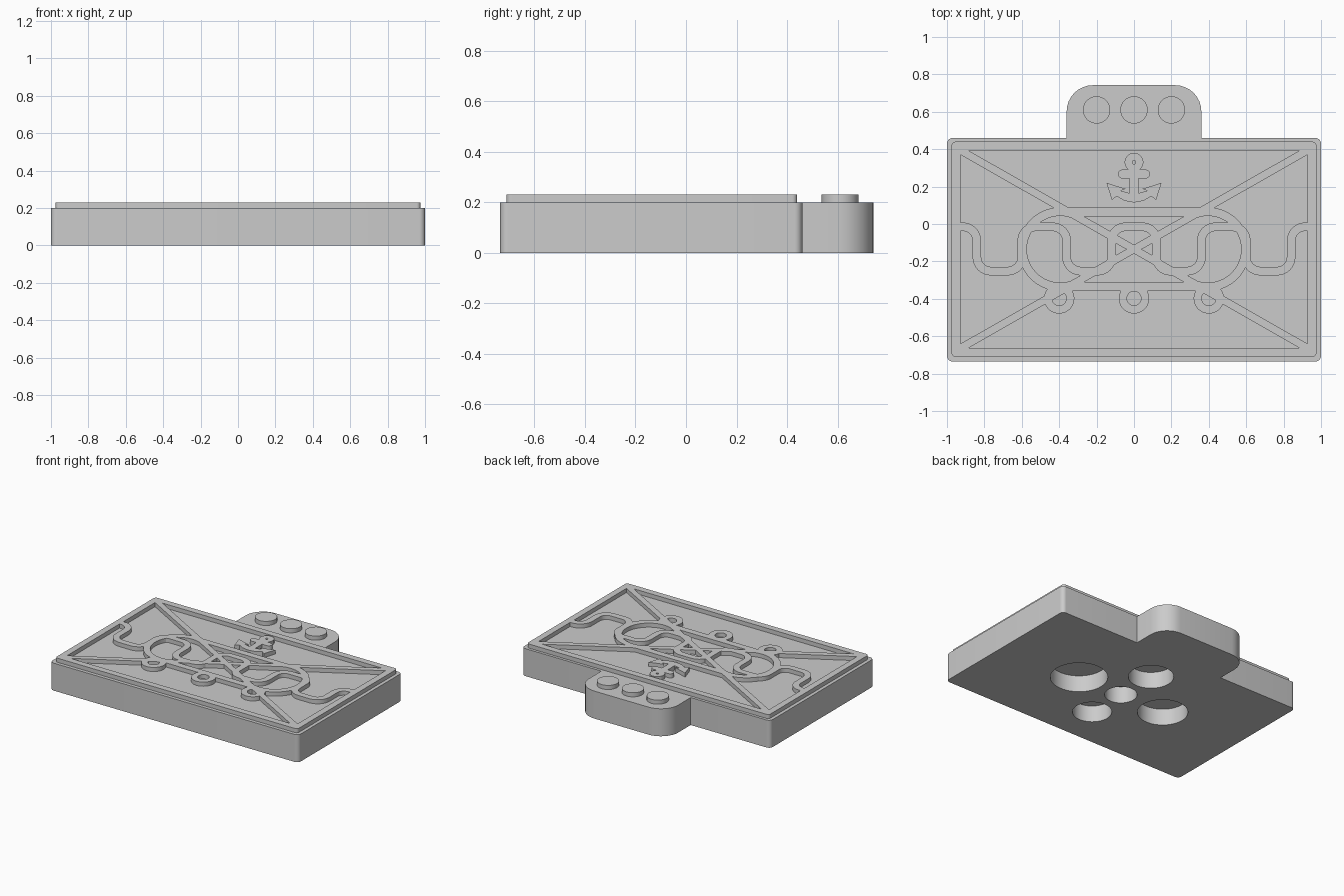
import bpy
import bmesh
from math import sin, cos, tan, pi, radians
from mathutils import Vector

cube = bpy.data.objects.get("Cube")
if cube:
    bpy.data.objects.remove(cube, do_unlink=True)

# One plain grey
grey = bpy.data.materials.new("plain grey")
grey.use_nodes = True
grey.diffuse_color = (0.6, 0.6, 0.6, 1)
grey.node_tree.nodes["Principled BSDF"].inputs["Base Color"].default_value = (0.6, 0.6, 0.6, 1)

BASE_TOP, RELIEF_TOP, SINK = 0.2, 0.23, 0.19
MID_Y = -0.135          # centre of the decorated panel
SLOPE = 0.57            # slope of the diagonals
BAR = 0.046             # width of raised lines
parts = []


def plate(name, loops, z0, z1):
    """Extrude flat outlines (inner loops become holes) from z0 to z1."""
    curve = bpy.data.curves.new(name, "CURVE")
    curve.dimensions = "2D"
    curve.fill_mode = "BOTH"
    curve.extrude = (z1 - z0) / 2
    for loop in loops:
        spline = curve.splines.new("POLY")
        spline.points.add(len(loop) - 1)
        for point, (x, y) in zip(spline.points, loop):
            point.co = (x, y, 0, 1)
        spline.use_cyclic_u = True
    temp = bpy.data.objects.new(name + " outline", curve)
    bpy.context.collection.objects.link(temp)
    graph = bpy.context.evaluated_depsgraph_get()
    mesh = bpy.data.meshes.new_from_object(temp.evaluated_get(graph))
    bpy.data.objects.remove(temp, do_unlink=True)
    bpy.data.curves.remove(curve)
    bm = bmesh.new()
    bm.from_mesh(mesh)
    bmesh.ops.remove_doubles(bm, verts=bm.verts, dist=1e-5)
    bmesh.ops.translate(bm, verts=bm.verts, vec=(0, 0, (z0 + z1) / 2))
    bmesh.ops.recalc_face_normals(bm, faces=bm.faces)
    bm.to_mesh(mesh)
    bm.free()
    mesh.materials.clear()
    mesh.materials.append(grey)
    obj = bpy.data.objects.new(name, mesh)
    bpy.context.collection.objects.link(obj)
    parts.append(obj)


def relief(name, *loops):
    plate(name, loops, SINK, RELIEF_TOP)


def arc(cx, cy, r, a0, a1, n=32):
    return [(cx + r * cos(a0 + (a1 - a0) * i / n), cy + r * sin(a0 + (a1 - a0) * i / n))
            for i in range(n + 1)]


def circle(cx, cy, r, n=48):
    return arc(cx, cy, r, 0, 2 * pi, n)[:-1]


def rect(x0, x1, y0, y1):
    return [(x0, y0), (x1, y0), (x1, y1), (x0, y1)]


def rounded(points, radii, closed=True, n=8):
    """Replace each corner by an arc; a zero radius keeps it sharp."""
    out = []
    for i, point in enumerate(points):
        p, r = Vector(point), radii[i]
        if r == 0 or (not closed and i in (0, len(points) - 1)):
            out.append(tuple(p))
            continue
        a = (Vector(points[i - 1]) - p).normalized()
        b = (Vector(points[(i + 1) % len(points)]) - p).normalized()
        half = a.angle(b) / 2
        centre = p + (a + b).normalized() * (r / sin(half))
        start = (p + a * (r / tan(half)) - centre).normalized()
        end = (p + b * (r / tan(half)) - centre).normalized()
        out += [tuple(centre + start.slerp(end, k / n) * r) for k in range(n + 1)]
    return out


def strip(path, width):
    """Outline of a band that follows an open path."""
    left, right = [], []
    for i, p in enumerate(path):
        a = Vector(path[max(i - 1, 0)])
        b = Vector(path[min(i + 1, len(path) - 1)])
        d = (b - a).normalized()
        side = Vector((-d.y, d.x)) * width / 2
        left.append(tuple(Vector(p) + side))
        right.append(tuple(Vector(p) - side))
    return left + right[::-1]


# Thick base with hanging tab, pierced from below by five round pockets
outline = rounded(
    [(-1, -0.735), (1, -0.735), (1, 0.46), (0.36, 0.46), (0.36, 0.742),
     (-0.36, 0.742), (-0.36, 0.46), (-1, 0.46)],
    [0.03, 0.03, 0.03, 0, 0.14, 0.14, 0, 0.03])
pockets = [(0.36, MID_Y, 0.19), (0, 0.175, 0.15), (0, MID_Y, 0.107),
           (0, -0.43, 0.13), (-0.36, MID_Y, 0.167)]
plate("base_lower", [outline] + [circle(*p) for p in pockets], 0, 0.12)
plate("base_upper", [outline], 0.12, BASE_TOP)

# Studs on the tab
for i, x in enumerate((-0.2, 0, 0.2)):
    relief(f"tab_stud_{i + 1}", circle(x, 0.61, 0.073))

# Raised border
border = rounded(rect(-0.975, 0.975, -0.71, 0.44), [0.02] * 4)
relief("border", border, rect(-0.928, 0.928, -0.663, 0.392))

# Diagonals and the two cross bars
for name, s in (("rising", 1), ("falling", -1)):
    relief(f"{name}_diagonal", strip([(-0.94, MID_Y - s * SLOPE * 0.94),
                                      (0.94, MID_Y + s * SLOPE * 0.94)], 0.041))
for name, s in (("upper", 1), ("lower", -1)):
    y = MID_Y + s * 0.2
    relief(f"{name}_bar", rect(-0.36, 0.36, y - 0.024, y + 0.024))

# Wavy rope across the panel
wave, high = [(-0.95, -0.015)], True
for i in range(8):
    x = -0.84 + 0.24 * i
    ys = (-0.015, -0.252) if high else (-0.252, -0.015)
    wave += [(x, y) for y in ys]
    high = not high
wave.append((0.95, -0.015))
relief("rope", strip(rounded(wave, [0.075] * len(wave), closed=False), BAR))

# Open side rings, ending on the diagonals
for name, s in (("left", 1), ("right", -1)):
    path = [(s * (0.395 - x), y) for x, y in
            arc(0, MID_Y, 0.201, radians(58), radians(302), 48)]
    relief(f"{name}_ring", strip(path, BAR))

# Eyelets along the lower bar
for name, x in (("left", 0.4), ("middle", 0), ("right", -0.4)):
    relief(f"{name}_eyelet", circle(x, -0.398, 0.081), circle(x, -0.398, 0.038))

# Anchor: eye, stem, stock and flukes
relief("anchor_eye", circle(0, 0.33, 0.05), circle(0, 0.33, 0.009, 16))
relief("anchor_stem", rect(-0.024, 0.024, 0.14, 0.295))
relief("anchor_stock", rounded(rect(-0.085, 0.085, 0.243, 0.291), [0.0235] * 4))
half = [(0.024, 0.165), (0.07, 0.178), (0.045, 0.188), (0.147, 0.22),
        (0.118, 0.128), (0.093, 0.148), (0.05, 0.124)]
relief("anchor_flukes", half + [(0, 0.115)] + [(-x, y) for x, y in reversed(half)])

# Smooth the round walls, keep the rims crisp
bpy.ops.object.select_all(action="DESELECT")
for obj in parts:
    obj.select_set(True)
bpy.context.view_layer.objects.active = parts[0]
bpy.ops.object.shade_smooth_by_angle(angle=radians(30))
